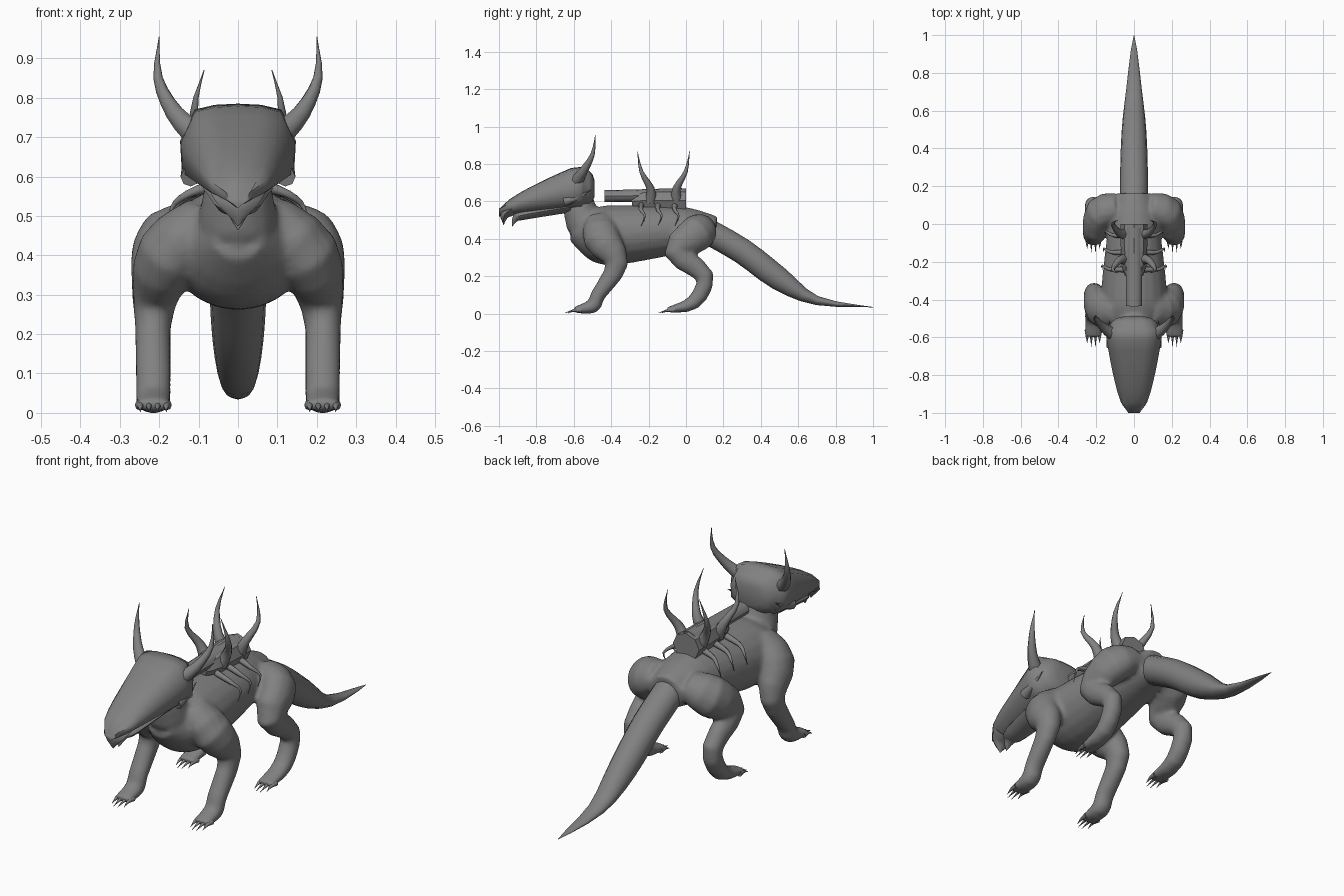
import bpy, bmesh, math
from mathutils import Vector

cube = bpy.data.objects.get("Cube")
if cube:
    bpy.data.objects.remove(cube, do_unlink=True)

grey = bpy.data.materials.new("stone grey")
grey.use_nodes = True
shade = 0.22
colour = (shade, shade, shade, 1)
grey.diffuse_color = colour
grey.node_tree.nodes["Principled BSDF"].inputs["Base Color"].default_value = colour


def skin(bm, rings):
    """Join rings of points into a closed tube."""
    rows = [[bm.verts.new(point) for point in ring] for ring in rings]
    count = len(rows[0])
    for front, back in zip(rows, rows[1:]):
        for i in range(count):
            j = (i + 1) % count
            bm.faces.new((front[i], front[j], back[j], back[i]))
    bm.faces.new(rows[0])
    bm.faces.new(rows[-1])


def smooth_path(joints, steps):
    """Round off a chain of joints with a cardinal spline."""
    knots = [Vector(joint) for joint in joints]
    knots = [knots[0]] + knots + [knots[-1]]
    path = []
    for before, start, end, after in zip(knots, knots[1:], knots[2:], knots[3:]):
        leave, arrive = (end - before) / 2, (after - start) / 2
        for step in range(steps):
            t = step / steps
            ease = t * t * (3 - 2 * t)
            path.append(start.lerp(end, ease) + leave * (t * (1 - t) ** 2)
                        - arrive * (t * t * (1 - t)))
    return path + [knots[-1]]


def same_width(radius, t):
    return radius


def tube(bm, joints, sides=8, steps=3, width=same_width):
    """Sweep an ellipse along joints of (x, y, z, radius)."""
    path = smooth_path(joints, steps)
    last = len(path) - 1
    rings = []
    for i, joint in enumerate(path):
        ahead, behind = path[min(i + 1, last)], path[max(i - 1, 0)]
        tangent = (ahead.xyz - behind.xyz).normalized()
        right = Vector((1, 0, 0))
        right = (right - tangent * right.dot(tangent)).normalized()
        up = tangent.cross(right)
        depth = max(joint.w, 0.001)
        across = max(width(depth, i / last), 0.001)
        angles = [math.tau * k / sides for k in range(sides)]
        rings.append([joint.xyz + right * (across * math.cos(a)) + up * (depth * math.sin(a))
                      for a in angles])
    skin(bm, rings)


def spine(bm, joints, **options):
    """Sweep a tube along the centre plane, from joints of (y, z, radius)."""
    tube(bm, [(0, *joint) for joint in joints], **options)


def spike(bm, points, radius):
    """Sweep a tube that tapers to a point."""
    last = len(points) - 1
    tube(bm, [(*point, radius * (1 - i / last)) for i, point in enumerate(points)])


def finish(bm, name, mirrored=False, angle=50):
    bmesh.ops.recalc_face_normals(bm, faces=bm.faces)
    mesh = bpy.data.meshes.new(name)
    bm.to_mesh(mesh)
    bm.free()
    mesh.materials.append(grey)
    obj = bpy.data.objects.new(name, mesh)
    bpy.context.collection.objects.link(obj)
    bpy.ops.object.select_all(action="DESELECT")
    obj.select_set(True)
    bpy.context.view_layer.objects.active = obj
    bpy.ops.object.shade_smooth_by_angle(angle=math.radians(angle))
    if mirrored:
        mirror = obj.modifiers.new("Mirror", "MIRROR")
        mirror.use_mirror_merge = False
    return obj


def limb_width(radius, t):
    return max(radius * 0.85, 0.046)


# Body, neck and four legs, fused into one skin
body = bmesh.new()
spine(body, [(-.61, .45, .06), (-.5, .43, .14), (-.4, .42, .16), (-.2, .435, .145),
             (0, .45, .12), (.16, .44, .08)], sides=20, width=lambda radius, t: radius * 1.1)
spine(body, [(-.45, .44, .12), (-.55, .5, .1), (-.58, .66, .07)], sides=16)
front_leg = [(-.45, .48, .09), (-.45, .4, .1), (-.37, .265, .062), (-.47, .1, .04),
             (-.5, .04, .04), (-.6, .02, .015)]
hind_leg = [(.09, .47, .075), (.06, .43, .1), (-.05, .33, .07), (.1, .2, .05),
            (.04, .06, .04), (-.1, .02, .015)]
hip_to_foot = (.08, .175, .213, .215, .215, .215)
for leg in (front_leg, hind_leg):
    for side in (1, -1):
        joints = [(side * x, *joint) for x, joint in zip(hip_to_foot, leg)]
        tube(body, joints, sides=14, width=limb_width)
torso = finish(body, "body_and_legs")
fuse = torso.modifiers.new("Fuse", "REMESH")
fuse.mode = "VOXEL"
fuse.voxel_size = 0.011
fuse.use_smooth_shade = True
soften = torso.modifiers.new("Soften", "SMOOTH")
soften.iterations = 8

# Toe claws, the middle two longer
claws = bmesh.new()
for leg in (front_leg, hind_leg):
    toe = leg[-1][0]
    for k in range(4):
        x = .182 + k * .022
        reach = .05 if k in (1, 2) else .03
        spike(claws, [(x, toe + .04, .02), (x, toe, .017), (x, toe - reach, .003)], .014)
finish(claws, "toe_claws", mirrored=True)

# Tail
tail = bmesh.new()
spine(tail, [(.08, .46, .07), (.3, .335, .07), (.5, .185, .064), (.7, .07, .025), (1, .035, 0)],
      sides=14, width=lambda radius, t: .074 * (1 - t ** 3))
finish(tail, "tail")


def head_ring(y, size=1):
    """Flat crown and wide cheeks, growing from the snout to the crest."""
    t = min(1, (y + 1) / .4)
    top, low = .56 + .225 * t ** .75, .52 + .035 * t
    cheek = .03 + .117 * t ** .55
    middle = (top + low) / 2
    half = [(.4, top - .003), (.75, top - .015), (1, middle + .02),
            (.97, middle - .06 * t), (.5, low + .012)]
    outline = [(0, top), *half, (0, low)] + [(-x, z) for x, z in reversed(half)]
    return [(x * cheek * size, y, middle + (z - middle) * size) for x, z in outline]


# Head with a crest step at the back
head = bmesh.new()
rings = [head_ring(-1 + .44 * i / 8) for i in range(9)]
rings += [head_ring(-.55, .9), head_ring(-.52, .82), head_ring(-.5, .65), head_ring(-.49, .4)]
skin(head, rings)
finish(head, "head", angle=60)

# Hooked beak and lower jaw
beak = bmesh.new()
spine(beak, [(-.93, .56, .035), (-.97, .53, .026), (-.975, .475, 0)],
      width=lambda radius, t: radius * 2)
spine(beak, [(-.62, .57, .03), (-.86, .53, .028), (-.91, .51, .02), (-.93, .465, 0)],
      sides=10, width=lambda radius, t: .09 * (1 - t))
finish(beak, "beak_and_jaw")

# Cheek spurs
face = bmesh.new()
spike(face, [(.12, -.65, .6), (.13, -.58, .62), (.13, -.51, .66)], .026)
finish(face, "cheek_spurs", mirrored=True)

# Head horns
horns = bmesh.new()
spike(horns, [(.1, -.59, .7), (.16, -.55, .76), (.203, -.5, .85), (.2, -.485, .955)], .036)
finish(horns, "head_horns", mirrored=True)

# Saddle block and the barrel lying on it
saddle = bmesh.new()
spine(saddle, [(-.29, .6, .03), (-.22, .605, .06), (0, .605, .065)], steps=2,
      width=lambda radius, t: radius * 1.1)
finish(saddle, "saddle", angle=35)
barrel = bmesh.new()
spine(barrel, [(-.435, .628, .032), (-.02, .635, .036)], sides=12, steps=1,
      width=lambda radius, t: radius * 1.3)
finish(barrel, "barrel", angle=35)

# Four curved saddle horns
spikes = bmesh.new()
for y, lean in ((-.19, -.07), (-.05, .07)):
    spike(spikes, [(.04, y, .6), (.075, y, .67), (.112, y + lean * .7, .76),
                   (.086, y + lean, .87)], .032)
finish(spikes, "saddle_horns", mirrored=True)

# Claws gripping the flanks
grips = bmesh.new()
for k in range(3):
    y, x = -.24 + .09 * k, .168 - .009 * k
    spike(grips, [(.05, y, .58), (x - .04, y, .555), (x, y + .02, .52), (x, y, .47)], .016)
finish(grips, "grip_claws", mirrored=True)
